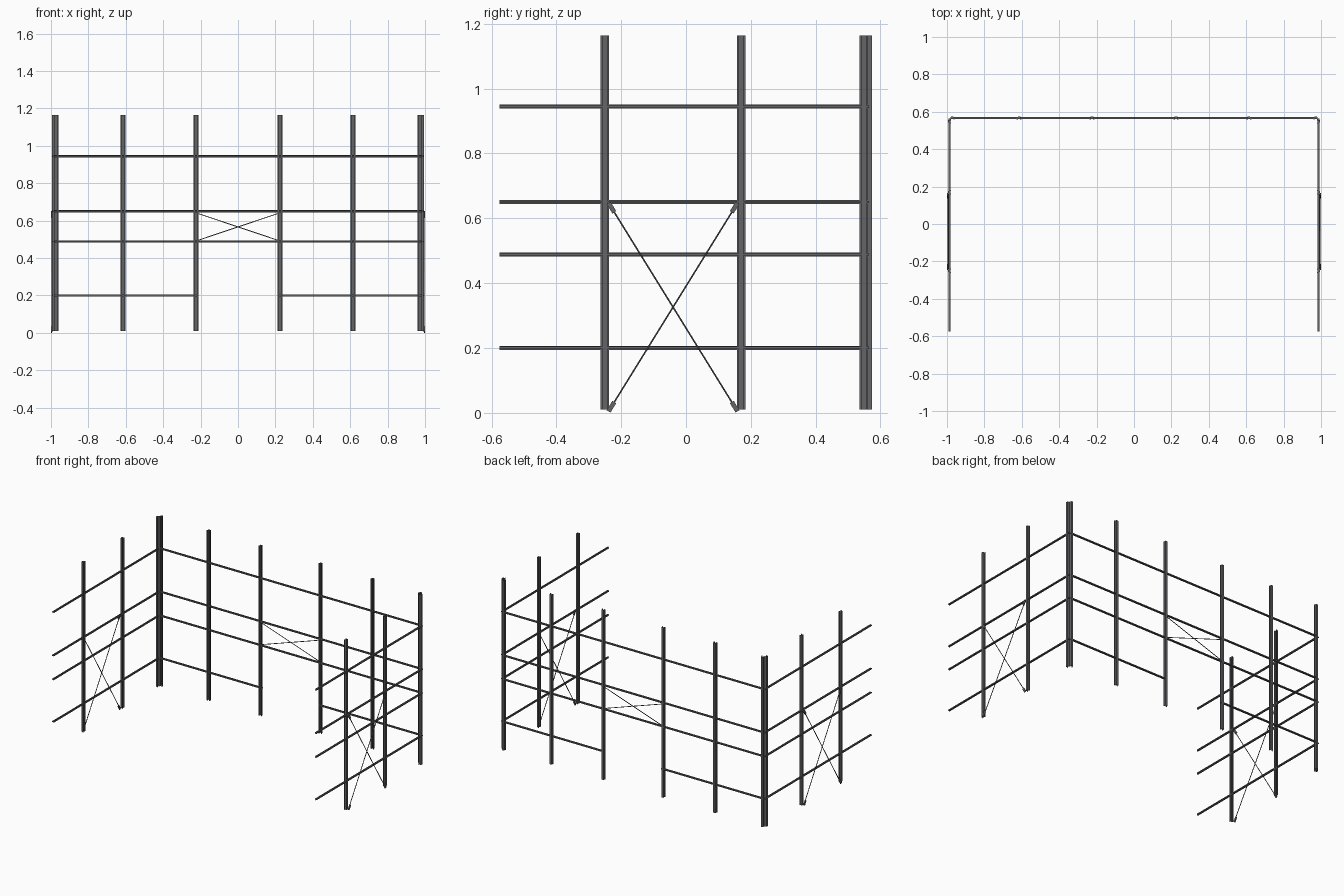
import bpy, bmesh, math
from mathutils import Vector

if "Cube" in bpy.data.objects:
    bpy.data.objects.remove(bpy.data.objects["Cube"])

Z0, Z1 = 0.010, 1.164
RAILS = (0.2, 0.488, 0.65, 0.944)
STEEL = bpy.data.materials.new("dark_steel")
STEEL.diffuse_color = (0.13, 0.13, 0.14, 1)
STEEL.use_nodes = True
STEEL.node_tree.nodes["Principled BSDF"].inputs["Base Color"].default_value = STEEL.diffuse_color
T = 0.0018  # sheet thickness


def extrude(name, profile, a, b, side, out):
    """Sweep a closed (side, out) profile from a to b."""
    bm = bmesh.new()
    a, b, side, out = map(Vector, (a, b, side, out))
    rings = [[bm.verts.new(p + side * s + out * o) for s, o in profile] for p in (a, b)]
    n = len(profile)
    for i in range(n):
        j = (i + 1) % n
        bm.faces.new((rings[0][i], rings[0][j], rings[1][j], rings[1][i]))
    for r in rings:
        bm.faces.new(r)
    bmesh.ops.recalc_face_normals(bm, faces=bm.faces)
    me = bpy.data.meshes.new(name)
    bm.to_mesh(me)
    bm.free()
    me.materials.append(STEEL)
    bpy.context.collection.objects.link(bpy.data.objects.new(name, me))


def hat(w, crown, d):
    """Thin-walled hat section: two flanges, two webs and an outer crown."""
    h, f, c = d / 2, w / 2, crown / 2
    outer = [(f, -h), (f, -h + T), (c, -h + T), (c, h)]
    inner = [(c - T, -h), (c - T, h - T)]
    mirrored = lambda pts: [(-s, o) for s, o in reversed(pts)]
    return outer + mirrored(outer) + [(-s, o) for s, o in inner] + inner[::-1]


POST = hat(0.026, 0.015, 0.015)
RAIL = hat(0.012, 0.007, 0.010)
ROD = [(0.0024 * math.cos(k * math.pi / 4), 0.0024 * math.sin(k * math.pi / 4)) for k in range(8)]
STRAP = [(-0.007, -0.003), (0.007, -0.003), (0.007, 0.003), (-0.007, 0.003)]


def brace(name, a, b, out, strap):
    """Diagonal rod, with an optional strap bracket at each end."""
    a, b, out = Vector(a), Vector(b), Vector(out)
    d = (b - a).normalized()
    side = d.cross(out)
    extrude(name, ROD, a, b, side, out)
    if strap:
        for p, q in ((a, a + d * 0.034), (b - d * 0.034, b)):
            extrude(name + "_bracket", STRAP, p + out * 0.002, q + out * 0.002, side, out)


# back wall
YB = 0.567
for x in (-0.972, -0.614, -0.224, 0.224, 0.614, 0.972):
    extrude("back_post", POST, (x, YB, Z0), (x, YB, Z1), (1, 0, 0), (0, 1, 0))
for z in RAILS:
    # lowest rail leaves the doorway open
    spans = [(-0.98, -0.213), (0.213, 0.98)] if z == RAILS[0] else [(-0.98, 0.98)]
    for x0, x1 in spans:
        extrude("back_rail", RAIL, (x0, YB, z), (x1, YB, z), (0, 0, 1), (0, 1, 0))
for s in (-1, 1):
    brace("back_brace", (-0.213 * s, YB, 0.495), (0.213 * s, YB, 0.638), (0, 1, 0), False)

# side walls
for m in (-1, 1):
    XS = 0.987 * m
    for y in (-0.25, 0.17, 0.549):
        extrude("side_post", POST, (XS, y, Z0), (XS, y, Z1), (0, 1, 0), (m, 0, 0))
    for z in RAILS:
        extrude("side_rail", RAIL, (XS, -0.575, z), (XS, 0.565, z), (0, 0, 1), (m, 0, 0))
    XB = 0.995 * m
    for y0, y1 in ((-0.239, 0.159), (0.159, -0.239)):
        brace("side_brace", (XB, y0, 0.004), (XB, y1, 0.647), (m, 0, 0), True)
